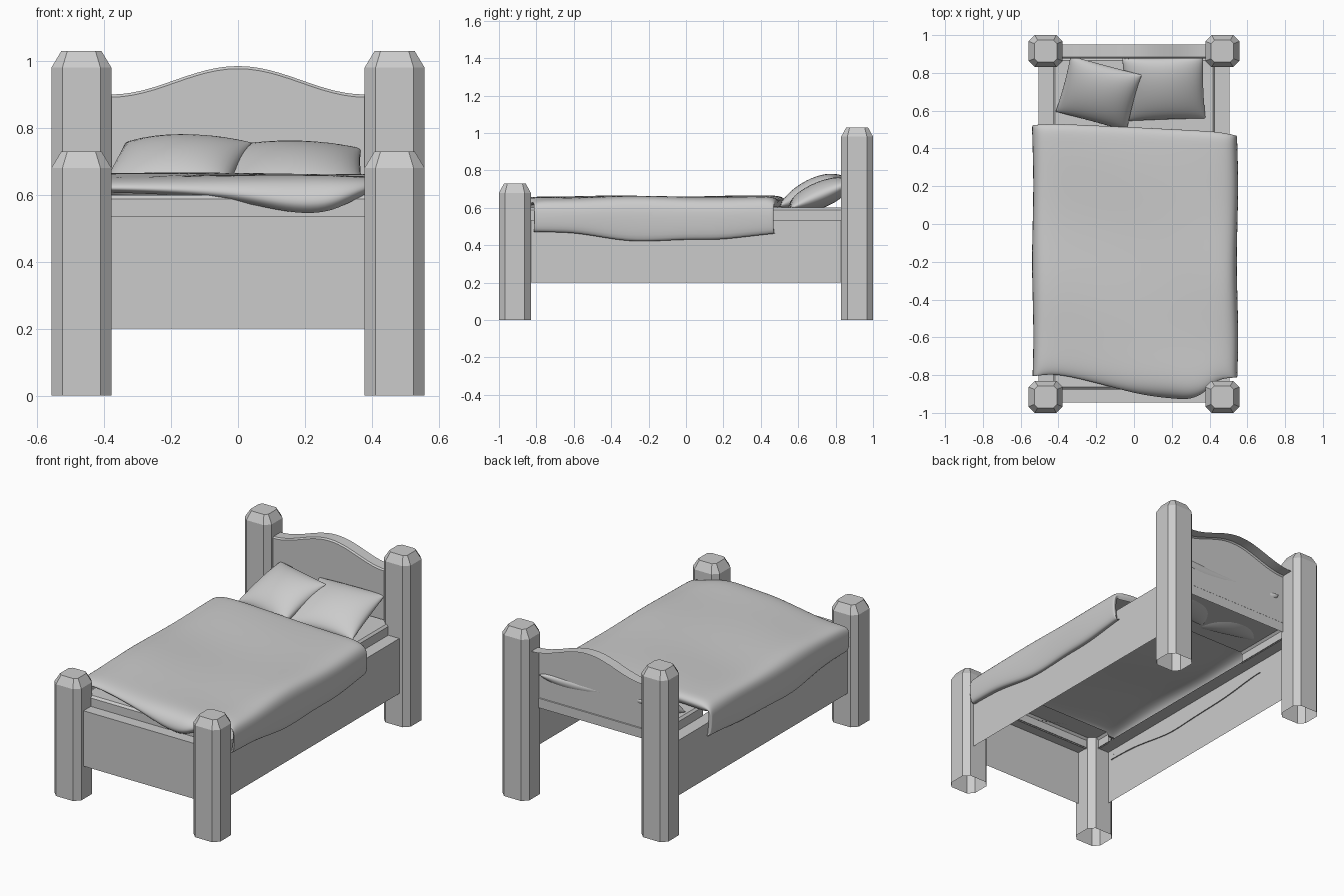
import bpy, bmesh
from math import sin, cos, pi, radians
from mathutils import Matrix, Vector

if "Cube" in bpy.data.objects:
    bpy.data.objects.remove(bpy.data.objects["Cube"])


def finish(name, bm, smooth=None, recalc=True):
    if recalc:
        bmesh.ops.recalc_face_normals(bm, faces=bm.faces)
    me = bpy.data.meshes.new(name)
    bm.to_mesh(me)
    bm.free()
    ob = bpy.data.objects.new(name, me)
    bpy.context.collection.objects.link(ob)
    if smooth:
        bpy.ops.object.select_all(action='DESELECT')
        bpy.context.view_layer.objects.active = ob
        ob.select_set(True)
        bpy.ops.object.shade_smooth_by_angle(angle=radians(smooth))
    return ob


def shell_box(x0, x1, y0, y1, z0, z1, *open_dirs):
    """Box without the faces pointing in open_dirs."""
    m = Matrix.LocRotScale(Vector(((x0+x1)/2, (y0+y1)/2, (z0+z1)/2)), None,
                           Vector((x1-x0, y1-y0, z1-z0)))
    bm = bmesh.new()
    bmesh.ops.create_cube(bm, size=1, matrix=m)
    bm.normal_update()
    gone = [f for f in bm.faces if any(f.normal.dot(Vector(d)) > .9 for d in open_dirs)]
    bmesh.ops.delete(bm, geom=gone, context='FACES')
    return bm


def bevel(ob, width):
    mod = ob.modifiers.new("bevel", 'BEVEL')
    mod.width, mod.segments, mod.limit_method = width, 1, 'ANGLE'


def interp(table, x):
    """Linear interpolation through (x, value) pairs."""
    if x <= table[0][0]:
        return table[0][1]
    for (a, va), (b, vb) in zip(table, table[1:]):
        if x <= b:
            return va + (vb - va) * (x - a) / (b - a)
    return table[-1][1]


# Octagonal posts with chamfered caps, open underneath
def post(name, cx, cy, h):
    bm = bmesh.new()
    rings = []
    for z, hx, hy, c in ((0, .09, .085, .033), (h-.05, .09, .085, .033), (h, .06, .058, .018)):
        pts = [(hx, hy-c), (hx-c, hy), (c-hx, hy), (-hx, hy-c),
               (-hx, c-hy), (c-hx, -hy), (hx-c, -hy), (hx, c-hy)]
        rings.append([bm.verts.new((cx+x, cy+y, z)) for x, y in pts])
    for a, b in zip(rings, rings[1:]):
        for i in range(8):
            bm.faces.new((a[i], a[(i+1) % 8], b[(i+1) % 8], b[i]))
    bm.faces.new(rings[-1])
    finish(name, bm)


DOWN = (0, 0, -1)
for side, s in (("left", -1), ("right", 1)):
    post("front_post_" + side, s*.468, -.915, .73)
    post("back_post_" + side, s*.468, .915, 1.03)
    # Side rails: outer face and top
    xs = sorted((s*.425, s*.505))
    finish("side_rail_" + side, shell_box(xs[0], xs[1], -.87, .87, .2, .535,
                                          DOWN, (-s, 0, 0), (0, 1, 0), (0, -1, 0)))

# Footboard: front face and top
finish("footboard", shell_box(-.43, .43, -.945, -.87, .2, .537,
                              DOWN, (0, 1, 0), (1, 0, 0), (-1, 0, 0)))

# Headboard: front face and crowned top
bm = bmesh.new()
n = 24
cols = []
for i in range(n+1):
    x = -.38 + .76*i/n
    top = .9 + .085*(1+cos(pi*x/.38))/2
    cols.append([bm.verts.new((x, y, z)) for y, z in
                 ((.875, .53), (.875, top-.008), (.883, top), (.95, top))])
for a, b in zip(cols, cols[1:]):
    for k in range(3):
        bm.faces.new((a[k], b[k], b[k+1], a[k+1]))
finish("headboard", bm, 30)

# Mattress ends that show beyond the duvet, open underneath
bevel(finish("mattress_head", shell_box(-.43, .43, .45, .878, .53, .6, DOWN, (0, -1, 0))), .012)
bevel(finish("mattress_foot", shell_box(-.43, .43, -.875, -.74, .53, .6, DOWN, (0, 1, 0))), .012)

# Duvet: section across x, swept from a wavy foot edge to the head edge
section = [(-.5, .46), (-.53, .45), (-.538, .54), (-.535, .615), (-.5, .652), (-.42, .66),
           (-.3, .66), (-.15, .66), (0, .66), (.12, .66), (.22, .66), (.3, .66), (.38, .66),
           (.44, .66), (.51, .652), (.545, .615), (.55, .54), (.54, .45), (.505, .46)]
foot = [(-.54, -.815), (-.4, -.80), (-.2, -.85), (0, -.905), (.15, -.93), (.3, -.94),
        (.38, -.90), (.44, -.83), (.55, -.82)]
head = [(-.54, .53), (-.45, .54), (0, .52), (.3, .505), (.45, .495), (.55, .475)]
drop = [(-.5, .04), (-.2, .05), (0, .075), (.12, .105), (.24, .12), (.31, .1), (.38, .055), (.45, .03)]
hem = [(-.82, .47), (-.6, .465), (-.27, .41), (0, .43), (.13, .42), (.47, .46)]
steps = [.025, 0, .015, .05, .1, .18, .28, .4, .52, .64, .76, .86, .93, .98, 1, .985]
fall = {0: 1.05, 1: .85, 2: .35, 3: .08}
tuck = {len(steps)-1: .055, len(steps)-2: .025}
bm = bmesh.new()
rows = []
for j, t in enumerate(steps):
    end = j in (0, len(steps)-1)
    row = []
    for x, z in section:
        y = interp(foot, x)*(1-t) + interp(head, x)*t
        sx = 1 if x > 0 else -1
        px = x
        if z < .5:
            z = interp(hem, y) + (z-.455)
        if abs(x) > .52:
            px += .004*sin(8*y) - (.03*sx if end else 0)
        elif z > .64:
            z += .004*sin(6*x + 7*y) - .004*cos(9*y)
            z -= interp(drop, x)*fall.get(j, 0) + tuck.get(j, 0)
        row.append(bm.verts.new((px, y, z)))
    rows.append(row)
for a, b in zip(rows, rows[1:]):
    for i in range(len(a)-1):
        bm.faces.new((a[i], a[i+1], b[i+1], b[i]))
bmesh.ops.reverse_faces(bm, faces=[])
bm.normal_update()
if sum(f.normal.z*f.calc_area() for f in bm.faces) < 0:
    bmesh.ops.reverse_faces(bm, faces=bm.faces[:])
duvet = finish("duvet", bm, 180, recalc=False)
sub = duvet.modifiers.new("soft", 'SUBSURF')
sub.levels = sub.render_levels = 2


# Pillows: two puffed sheets meeting at a pinched seam
def pillow(name, loc, w, d, thick, tilt, turn):
    bm = bmesh.new()
    n = 20
    rot = Matrix.Translation(loc) @ Matrix.Rotation(radians(turn), 4, 'Z') \
        @ Matrix.Rotation(radians(tilt), 4, 'X')
    for s in (1, -1):
        grid = []
        for j in range(n+1):
            row = []
            for i in range(n+1):
                u, v = -cos(pi*i/n), -cos(pi*j/n)
                x = u*w/2*(1 - .03*(1-v*v)*u*u)
                y = v*d/2*(1 - .03*(1-u*u)*v*v)
                z = s*thick/2*max(0, (1-u*u)*(1-v*v))**.5
                row.append(bm.verts.new(rot @ Vector((x, y, z))))
            grid.append(row)
        for a, b in zip(grid, grid[1:]):
            for i in range(n):
                bm.faces.new((a[i], a[i+1], b[i+1], b[i]))
    bmesh.ops.remove_doubles(bm, verts=bm.verts, dist=.0005)
    finish(name, bm, 60)


pillow("pillow_left", (-.187, .692, .682), .39, .34, .15, 26, -15)
pillow("pillow_right", (.158, .717, .668), .43, .36, .14, 23, 2)
